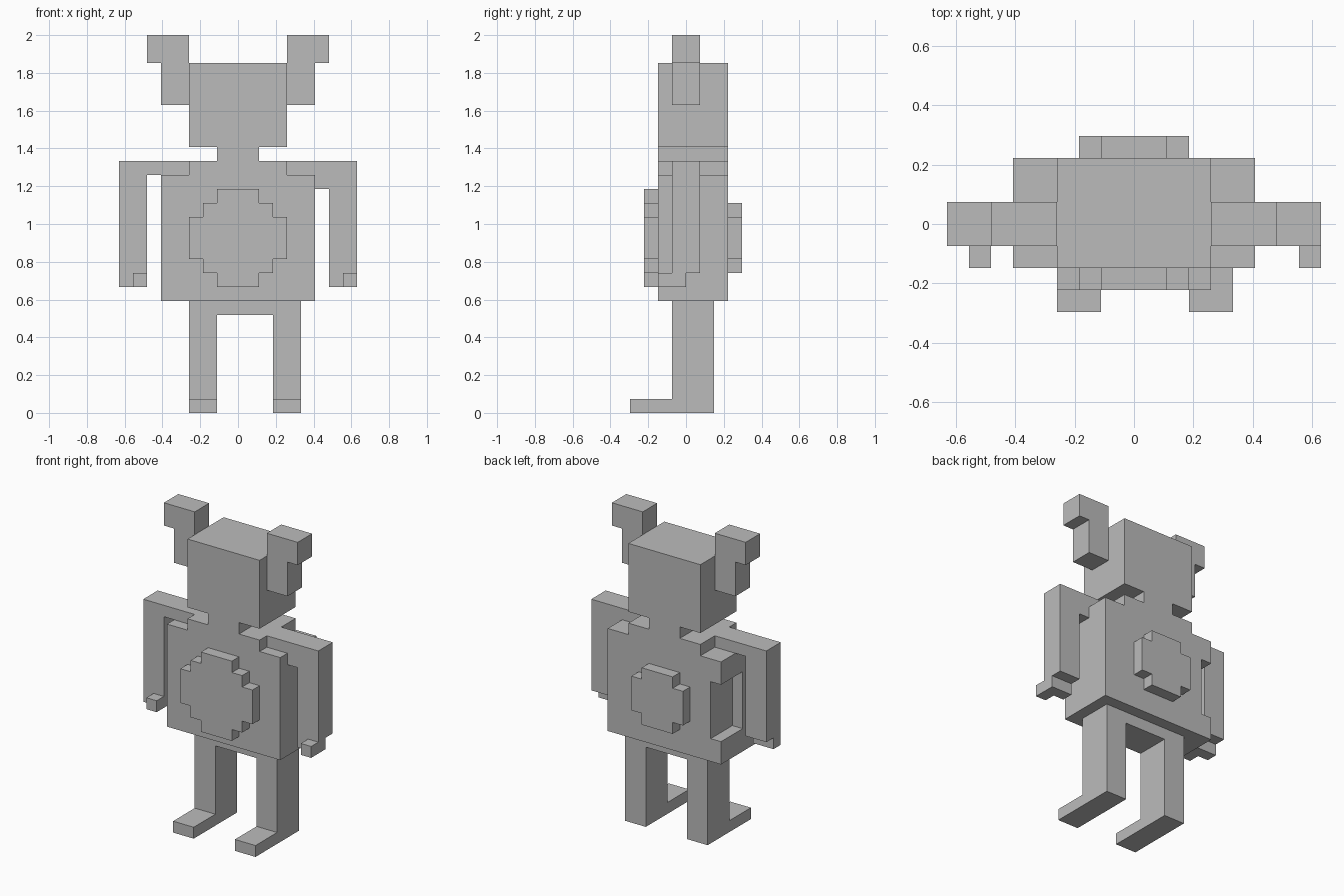
import bpy, bmesh
from mathutils import Vector

if "Cube" in bpy.data.objects:
    bpy.data.objects.remove(bpy.data.objects["Cube"])

U = 2 / 27                      # one block of the grid
grey = bpy.data.materials.new("plain_grey")
grey.diffuse_color = (0.5, 0.5, 0.5, 1)
grey.use_nodes = True
grey.node_tree.nodes["Principled BSDF"].inputs["Base Color"].default_value = grey.diffuse_color


def prism(name, profile, lo, hi, axis="y"):
    """Extrude a profile, in blocks, along y (profile is x,z) or x (profile is y,z).
    x counts from the left hand side 0..17, y from the centre -4..4, z from the ground."""
    bm = bmesh.new()
    if axis == "y":
        pts = [Vector((a - 8.5, lo, b)) for a, b in profile]
        step = Vector((0, hi - lo, 0))
    else:
        pts = [Vector((lo - 8.5, a, b)) for a, b in profile]
        step = Vector((hi - lo, 0, 0))
    face = bm.faces.new([bm.verts.new(p * U) for p in pts])
    new = bmesh.ops.extrude_face_region(bm, geom=[face])["geom"]
    bmesh.ops.translate(bm, vec=step * U,
                        verts=[g for g in new if isinstance(g, bmesh.types.BMVert)])
    bmesh.ops.recalc_face_normals(bm, faces=bm.faces)
    mesh = bpy.data.meshes.new(name)
    bm.to_mesh(mesh)
    bm.free()
    mesh.materials.append(grey)
    ob = bpy.data.objects.new(name, mesh)
    bpy.context.collection.objects.link(ob)
    return ob


def box(name, x0, x1, y0, y1, z0, z1):
    return prism(name, [(x0, z0), (x1, z0), (x1, z1), (x0, z1)], y0, y1)


def mirrored(half):
    """Complete a right-hand x,z outline (x measured from the centre line)."""
    return ([(8.5 + x, z) for x, z in half]
            + [(8.5 - x, z) for x, z in reversed(half)])


# head and neck
box("head", 5, 12, -2, 3, 19, 25)
box("neck", 7, 10, -2, 3, 18, 19)

# ears, wider at the top
ear = [(3.5, 22), (5.5, 22), (5.5, 25), (6.5, 25), (6.5, 27), (3.5, 27)]
for side, s in (("left", -1), ("right", 1)):
    prism(side + "_ear", [(8.5 + s * x, z) for x, z in ear], -1, 1)

# torso with stepped shoulders and a recess in the rear left corner
torso = prism("torso", mirrored([(5.5, 8), (5.5, 17), (3.5, 17), (3.5, 18)]), -2, 3)
cutter = box("recess_cutter", 2, 4, 0, 4, 10, 15)
cutter.hide_render = True
cut = torso.modifiers.new("recess", "BOOLEAN")
cut.operation = "DIFFERENCE"
cut.solver = "EXACT"
cut.object = cutter
bpy.context.view_layer.objects.active = torso
bpy.ops.object.modifier_apply(modifier="recess")
bpy.data.objects.remove(cutter)

# raised belly patch and back patch
prism("belly_patch", mirrored([(1.5, 9), (1.5, 10), (2.5, 10), (2.5, 11), (3.5, 11),
                               (3.5, 14), (2.5, 14), (2.5, 15), (1.5, 15), (1.5, 16)]), -3, -2)
prism("back_patch", mirrored([(1.5, 10), (1.5, 11), (2.5, 11),
                              (2.5, 14), (1.5, 14), (1.5, 15)]), 3, 4)

# arms with shoulder bars
prism("left_arm", [(0, 10), (2, 10), (2, 17), (5, 17), (5, 18), (0, 18)], -1, 1)
prism("right_arm", [(17, 10), (15, 10), (15, 16), (14, 16), (14, 17),
                    (12, 17), (12, 18), (17, 18)], -1, 1)

# hands and thumbs
for side, x, thumb in (("left", 0, 1), ("right", 15, 16)):
    box(side + "_hand", x, x + 2, -1, 0, 9, 10)
    box(side + "_thumb", thumb, thumb + 1, -2, -1, 9, 10)

# legs with long feet, joined by a hip bar
leg = [(-4, 0), (2, 0), (2, 8), (-1, 8), (-1, 1), (-4, 1)]
for side, x in (("left", 5), ("right", 11)):
    prism(side + "_leg", leg, x, x + 2, axis="x")
box("hip_bar", 7, 11, -1, 2, 7, 8)
